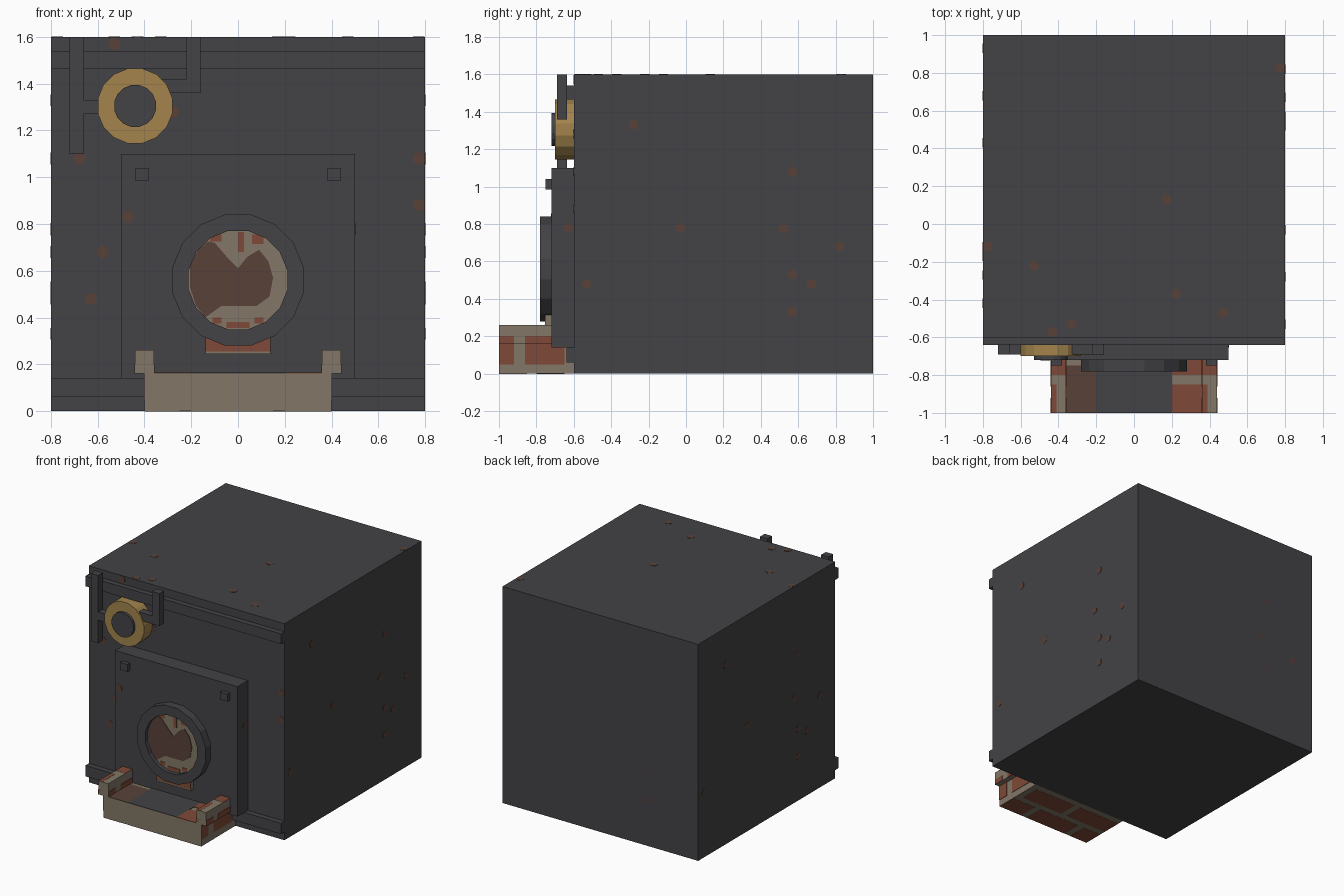
import bpy
import bmesh
from math import cos, sin, pi
from mathutils import Matrix, Vector

cube = bpy.data.objects.get("Cube")
if cube:
    bpy.data.objects.remove(cube, do_unlink=True)


def material(name, r, g, b):
    linear = [((c / 255 + 0.055) / 1.055) ** 2.4 for c in (r, g, b)] + [1]
    mat = bpy.data.materials.new(name)
    mat.use_nodes = True
    mat.diffuse_color = linear
    mat.node_tree.nodes["Principled BSDF"].inputs["Base Color"].default_value = linear
    return mat


iron = material("dark iron", 67, 66, 70)
brass = material("brass", 163, 132, 76)
brick = material("red brick", 127, 73, 55)
mortar = material("mortar", 130, 119, 103)
rust = material("rust brown", 88, 65, 57)


def finish(name, bm, mat):
    bmesh.ops.recalc_face_normals(bm, faces=bm.faces)
    mesh = bpy.data.meshes.new(name)
    bm.to_mesh(mesh)
    bm.free()
    mesh.materials.append(mat)
    obj = bpy.data.objects.new(name, mesh)
    bpy.context.collection.objects.link(obj)
    return obj


def box(name, x, y, z, mat):
    bm = bmesh.new()
    lo, hi = Vector((x[0], y[0], z[0])), Vector((x[1], y[1], z[1]))
    size = hi - lo
    bmesh.ops.create_cube(bm, size=1, matrix=Matrix.Translation((lo + hi) / 2) @ Matrix.Diagonal((*size, 1)))
    return finish(name, bm, mat)


def circle(cx, cz, r, n=16):
    return [(cx + r * cos((i + 0.5) * 2 * pi / n), cz + r * sin((i + 0.5) * 2 * pi / n)) for i in range(n)]


def rect(u0, u1, v0, v1):
    return [(u0, v0), (u1, v0), (u1, v1), (u0, v1)]


def prisms(name, outlines, place, mat, depth=0.004):
    """Extrude flat outlines outward from the surface described by place(u, v, d)."""
    bm = bmesh.new()
    for pts in outlines:
        low = [bm.verts.new(place(u, v, 0)) for u, v in pts]
        top = [bm.verts.new(place(u, v, depth)) for u, v in pts]
        bm.faces.new(low)
        bm.faces.new(top)
        for i in range(len(pts)):
            j = (i + 1) % len(pts)
            bm.faces.new((low[i], low[j], top[j], top[i]))
    return finish(name, bm, mat)


def ring(name, cx, cz, outer, inner, y0, y1, mat):
    bm = bmesh.new()
    loops = [[bm.verts.new((x, y, z)) for x, z in circle(cx, cz, r)]
             for r, y in ((outer, y0), (outer, y1), (inner, y1), (inner, y0))]
    for k in range(4):
        a, b = loops[k], loops[(k + 1) % 4]
        for i in range(16):
            j = (i + 1) % 16
            bm.faces.new((a[i], a[j], b[j], b[i]))
    return finish(name, bm, mat)


# Surface placers
def facing_front(y):
    return lambda u, v, d: (u, y - d, v)


def facing_back(y):
    return lambda u, v, d: (u, y + d, v)


def facing_x(x, s):
    return lambda u, v, d: (x + s * d, u, v)


def facing_z(z, s=1):
    return lambda u, v, d: (u, v, z + s * d)


# Body, rails and door
box("furnace_body", (-0.8, 0.8), (-0.6, 1), (0, 1.6), iron)
box("upper_rail", (-0.8, 0.8), (-0.64, -0.6), (1.465, 1.54), iron)
box("lower_rail", (-0.8, 0.8), (-0.64, -0.6), (0.06, 0.14), iron)
box("door_plate", (-0.5, 0.5), (-0.72, -0.6), (0.14, 1.1), iron)
for side, s in (("left", 1), ("right", -1)):
    box(side + "_door_bolt", sorted((s * 0.38, s * 0.44)), (-0.75, -0.72), (0.985, 1.04), iron)

# Pipes and gauge
pipe_y = (-0.69, -0.635)
box("long_pipe", (-0.72, -0.66), pipe_y, (1.1, 1.6), iron)
box("long_pipe_branch", (-0.66, -0.55), pipe_y, (1.27, 1.33), iron)
box("short_pipe", (-0.22, -0.16), pipe_y, (1.36, 1.6), iron)
box("short_pipe_branch", (-0.36, -0.22), pipe_y, (1.36, 1.42), iron)
ring("gauge_rim", -0.44, 1.305, 0.163, 0.09, -0.6, -0.7, brass)
prisms("gauge_face", [circle(-0.44, 1.305, 0.091)], facing_front(-0.6), iron, 0.12)

# Round window with its brick-lined view
ring("window_rim", 0, 0.56, 0.286, 0.215, -0.72, -0.78, iron)
prisms("window_lining", [circle(0, 0.56, 0.217)], facing_front(-0.72), mortar, 0.03)
box("window_sill", (-0.14, 0.14), (-0.75, -0.72), (0.245, 0.33), mortar)
prisms("window_sill_brick", [rect(-0.14, 0.14, 0.255, 0.33)], facing_front(-0.75), brick, 0.003)
glow = [(-0.205, 0.53), (-0.205, 0.63), (-0.17, 0.69), (-0.13, 0.725), (-0.1, 0.72), (-0.04, 0.65),
        (0, 0.61), (0.04, 0.66), (0.09, 0.69), (0.13, 0.64), (0.15, 0.57), (0.135, 0.49),
        (0.08, 0.45), (-0.07, 0.45), (-0.14, 0.4), (-0.18, 0.45)]
prisms("window_dark_opening", [glow], facing_front(-0.75), rust)
prisms("window_bricks", [rect(-0.12, -0.07, 0.725, 0.755), rect(0, 0.025, 0.68, 0.765),
                         rect(0.06, 0.11, 0.715, 0.755), rect(-0.05, 0.05, 0.355, 0.38),
                         rect(-0.11, -0.07, 0.375, 0.4), rect(0.07, 0.11, 0.375, 0.4)],
       facing_front(-0.75), brick)

# Brick hearth tray
box("hearth_base", (-0.4, 0.4), (-1, -0.6), (0, 0.16), mortar)
prisms("hearth_front_bricks", [rect(-0.4, -0.25, 0.055, 0.16), rect(-0.2, 0.15, 0.055, 0.16),
                               rect(0.2, 0.4, 0.055, 0.16)], facing_front(-0.997), brick, 0.003)
prisms("hearth_under_bricks",
       [rect(-0.4, -0.25, -1, -0.85), rect(-0.2, 0.15, -1, -0.85), rect(0.2, 0.4, -1, -0.85),
        rect(-0.4, -0.05, -0.8, -0.65), rect(0, 0.35, -0.8, -0.65)], facing_z(0.003, -1), brick)
prisms("hearth_iron_top", [rect(-0.2, 0.2, -1, -0.72)], facing_z(0.16), iron)
prisms("hearth_scorched_top", [rect(-0.36, -0.2, -1, -0.75)], facing_z(0.16), rust)
prisms("hearth_top_bricks", [rect(0.2, 0.36, -1, -0.85), rect(0.2, 0.36, -0.8, -0.72)], facing_z(0.16), brick)
for side, s in (("left", 1), ("right", -1)):
    box(side + "_hearth_curb", sorted((s * 0.36, s * 0.44)), (-1, -0.6), (0.16, 0.26), mortar)
    prisms(side + "_curb_front_brick", [rect(*sorted((s * 0.36, s * 0.44)), 0.16, 0.2)],
           facing_front(-0.997), brick, 0.003)
    runs = ((-1, -0.92), (-0.86, -0.65))
    for part, x, d, z0, z1 in (("base", 0.4, s, 0.05, 0.16), ("outer", 0.44, s, 0.16, 0.2),
                               ("inner", 0.36, -s, 0.16, 0.2)):
        prisms(f"{side}_{part}_bricks", [rect(a, b, z0, z1) for a, b in runs], facing_x(s * x, d), brick, 0.003)
    edge = (0.36, 0.39) if s > 0 else (-0.44, -0.41)
    prisms(side + "_curb_top_bricks", [rect(*edge, -1, -0.85), rect(*sorted((s * 0.36, s * 0.44)), -0.8, -0.72)],
           facing_z(0.257), brick)


# Rust spots
def spots(name, centres, place):
    prisms(name, [circle(u, v, 0.027, 8) for u, v in centres], place, rust, 0.002)


wall = [(-0.48, 1.33), (0.37, 1.08), (-0.23, 0.78), (0.32, 0.775), (0.62, 0.68),
        (-0.73, 0.48), (0.37, 0.53), (0.47, 0.48), (0.37, 0.33)]
spots("left_rust_spots", [(0.2 + u, v) for u, v in wall], facing_x(0.8, 1))
spots("right_rust_spots", [(0.2 - u, v) for u, v in wall], facing_x(-0.8, -1))
spots("back_rust_spots", [(-u, v) for u, v in wall], facing_back(0.998))
spots("front_rust_spots", [(-0.53, 1.572), (-0.68, 1.08), (-0.58, 0.68), (-0.63, 0.48),
                           (0.773, 1.08), (0.773, 0.88), (-0.28, 1.28)], facing_front(-0.6))
spots("door_rust_spot", [(-0.47, 0.83)], facing_front(-0.72))
spots("door_side_rust_spot", [(-0.628, 0.78)], facing_x(0.5, 1))
spots("top_rust_spots", [(0.773, 0.83), (0.17, 0.13), (-0.773, -0.12), (-0.53, -0.22), (0.22, -0.37),
                         (0.47, -0.47), (-0.33, -0.53), (-0.43, -0.57)], facing_z(1.6))
